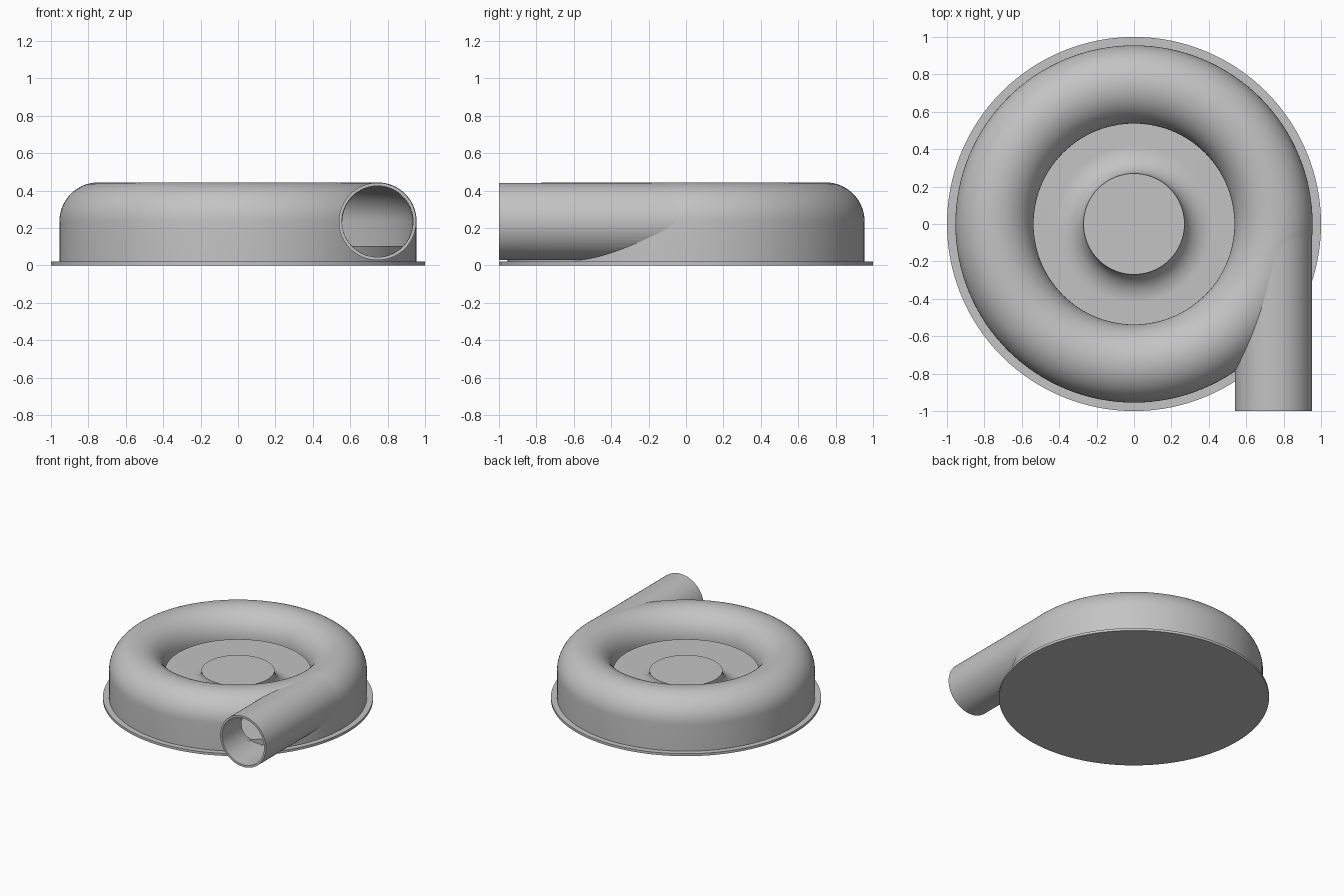
import bpy, bmesh, math
from mathutils import Vector

if "Cube" in bpy.data.objects:
    bpy.data.objects.remove(bpy.data.objects["Cube"])

grey = bpy.data.materials.new("plain grey")
grey.use_nodes = True
tone = (0.55, 0.55, 0.55, 1)
grey.diffuse_color = tone
grey.node_tree.nodes["Principled BSDF"].inputs["Base Color"].default_value = tone

RING = 0.746      # duct centre radius
MID = 0.235       # duct centre height
OUTER = 0.209     # duct outside radius
INNER = 0.188     # duct inside radius
FLOOR = 0.105     # raised inner floor


def arc(cx, cz, rx, rz, start, end, steps=20):
    """Points along an elliptical arc, angles in degrees."""
    angles = [math.radians(start + (end - start) * i / steps) for i in range(steps + 1)]
    return [(cx + rx * math.cos(a), cz + rz * math.sin(a)) for a in angles]


def revolve(name, profile, closed, steps=128):
    """Spin a radius/height profile around z into a solid."""
    bm = bmesh.new()
    verts = [bm.verts.new((r, 0, z)) for r, z in profile]
    pairs = list(zip(verts, verts[1:]))
    if closed:
        pairs.append((verts[-1], verts[0]))
    edges = [bm.edges.new(p) for p in pairs]
    bmesh.ops.spin(bm, geom=verts + edges, cent=Vector(), axis=Vector((0, 0, 1)),
                   angle=math.tau, steps=steps, use_duplicate=False)
    bmesh.ops.remove_doubles(bm, verts=bm.verts, dist=1e-5)
    bmesh.ops.recalc_face_normals(bm, faces=bm.faces)
    mesh = bpy.data.meshes.new(name)
    bm.to_mesh(mesh)
    bm.free()
    obj = bpy.data.objects.new(name, mesh)
    bpy.context.collection.objects.link(obj)
    mesh.materials.append(grey)
    return obj


def activate(obj):
    bpy.ops.object.select_all(action="DESELECT")
    obj.select_set(True)
    bpy.context.view_layer.objects.active = obj


def cut(obj, cutter):
    cutter.hide_render = True
    mod = obj.modifiers.new("opening", "BOOLEAN")
    mod.operation = "DIFFERENCE"
    mod.solver = "EXACT"
    mod.object = cutter
    bpy.context.view_layer.update()
    activate(obj)
    bpy.ops.object.modifier_apply(modifier=mod.name)
    bpy.data.objects.remove(cutter)


def lay_along_front(obj, y=0):
    """Turn an upright part to point forward on the outlet axis."""
    obj.rotation_euler.x = math.pi / 2
    obj.location = (RING, y, MID)


# Base plate with raised floor and flared central hub
hub_flare = arc(0.42, MID, 0.15, MID - FLOOR, 270, 180)
base = revolve("base_and_hub",
               [(0, 0), (1, 0), (1, 0.02), (0.94, 0.02), (0.94, FLOOR)]
               + hub_flare + [(0, MID)], False)

# Hollow ring casing: half-round top with a straight outer wall
casing = revolve("ring_casing",
                 [(RING + OUTER, 0.019)] + arc(RING, MID, OUTER, OUTER, 0, 180, 32)
                 + arc(RING, MID, INNER, INNER, 180, 0, 32) + [(RING + INNER, 0.019)], True)

# Straight outlet pipe leaving the ring at a tangent
pipe = revolve("outlet_pipe", [(0.19, 0), (0.207, 0), (0.207, 1), (0.19, 1)], True, 64)
lay_along_front(pipe)

# Open the casing into the pipe
bore = revolve("bore_cutter", [(0, 0), (0.1895, 0), (0.1895, 1.1), (0, 1.1)], False, 64)
lay_along_front(bore, -0.05)
cut(casing, bore)

# Remove the pipe wall inside the ring
hollow = revolve("hollow_cutter",
                 [(0, 0.01), (RING + INNER + 0.002, 0.01)]
                 + arc(RING, MID, INNER + 0.002, INNER + 0.002, 0, 180, 32) + [(0, MID)], False)
cut(pipe, hollow)

for part in (base, casing, pipe):
    activate(part)
    bpy.ops.object.shade_smooth_by_angle(angle=math.radians(30))
